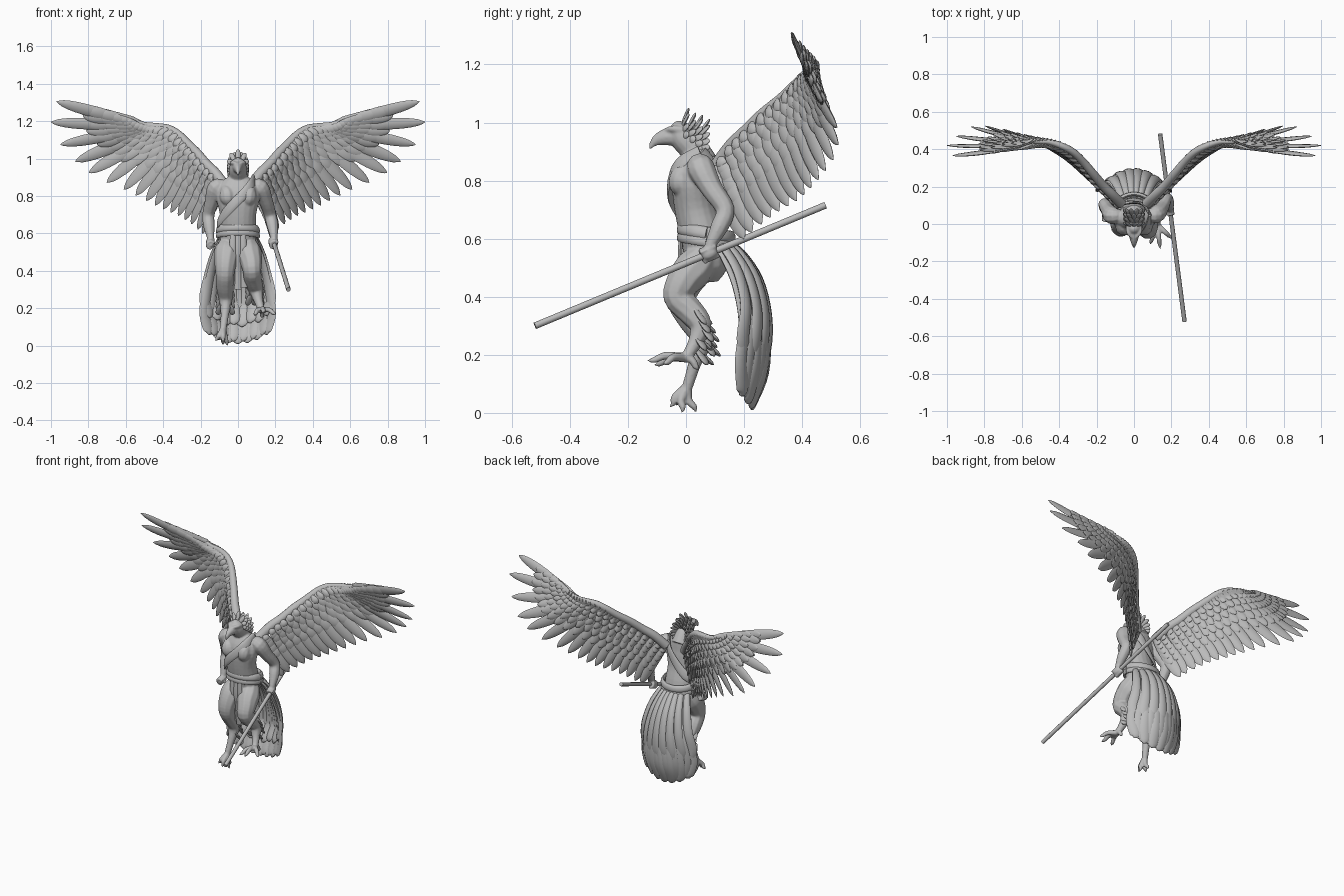
import bpy, bmesh, math
from mathutils import Vector

if "Cube" in bpy.data.objects:
    bpy.data.objects.remove(bpy.data.objects["Cube"])

stone = bpy.data.materials.new("stone grey")
stone.use_nodes = True
stone.diffuse_color = (0.5, 0.5, 0.5, 1)
stone.node_tree.nodes["Principled BSDF"].inputs["Base Color"].default_value = (0.5, 0.5, 0.5, 1)

X, Y, Z = Vector((1, 0, 0)), Vector((0, 1, 0)), Vector((0, 0, 1))


def along(pts, t):
    """Smooth spline through points of any dimension, t from 0 to 1."""
    f = min(max(t, 0), 1) * (len(pts) - 1)
    i = min(int(f), len(pts) - 2)
    f -= i
    a, b, c, d = (pts[min(max(i + k, 0), len(pts) - 1)] for k in (-1, 0, 1, 2))
    return [q + 0.5 * f * (r - p + f * (2*p - 5*q + 4*r - s + f * (3*(q - r) + s - p)))
            for p, q, r, s in zip(a, b, c, d)]


def tube(bm, pts, normal=Y, sub=4, n=10):
    """Loft ellipses along points (x, y, z, half width, half thickness)."""
    steps = (len(pts) - 1) * sub
    rows = [along(pts, i / steps) for i in range(steps + 1)]
    rings = []
    for i, row in enumerate(rows):
        p = Vector(row[:3])
        t = Vector(rows[min(i + 1, steps)][:3]) - Vector(rows[max(i - 1, 0)][:3])
        hint = normal(p) if callable(normal) else normal
        s = t.cross(hint).normalized()
        up = s.cross(t).normalized()
        a, b = max(row[3], 0.001), max(row[4], 0.001)
        rings.append([bm.verts.new(p + s * a * math.cos(k * math.tau / n) + up * b * math.sin(k * math.tau / n))
                      for k in range(n)])
    for r, q in zip(rings, rings[1:]):
        for k in range(n):
            bm.faces.new((r[k], r[(k + 1) % n], q[(k + 1) % n], q[k]))
    bm.faces.new(rings[0][::-1])
    bm.faces.new(rings[-1])


def limb(bm, pts, **kw):
    tube(bm, [(*p[:3], p[3], p[3]) for p in pts], **kw)


def feather(bm, base, tip, width, normal, thick=0.007, bend=0.0):
    base, tip = Vector(base), Vector(tip)
    shape = ((0, .45), (.2, .8), (.5, 1), (.75, .95), (.92, .6), (1, .06))
    pts = [(*(base.lerp(tip, t) + normal.normalized() * bend * math.sin(t * math.pi)),
            width * w, thick * min(1, w + 0.1)) for t, w in shape]
    tube(bm, pts, normal, sub=2, n=8)


def finish(bm, name, mirror=False, fuse=False):
    bmesh.ops.recalc_face_normals(bm, faces=bm.faces)
    me = bpy.data.meshes.new(name)
    bm.to_mesh(me)
    bm.free()
    me.materials.append(stone)
    ob = bpy.data.objects.new(name, me)
    bpy.context.collection.objects.link(ob)
    bpy.ops.object.select_all(action="DESELECT")
    ob.select_set(True)
    bpy.context.view_layer.objects.active = ob
    bpy.ops.object.shade_smooth_by_angle(angle=math.radians(50))
    if mirror:
        ob.modifiers.new("mirror", "MIRROR")
    if fuse:
        rm = ob.modifiers.new("fuse", "REMESH")
        rm.mode, rm.voxel_size, rm.use_smooth_shade = "VOXEL", 0.005, True
        sm = ob.modifiers.new("soften", "SMOOTH")
        sm.factor, sm.iterations = 0.5, 3


# Staff
low, high = Vector((0.27, -0.52, 0.30)), Vector((0.14, 0.48, 0.715))
axis = (high - low).normalized()
bm = bmesh.new()
limb(bm, [(*low, 0.012), (*high, 0.012)], n=12)
finish(bm, "staff")

# Body: torso, chest, neck and head fused with the limbs
bm = bmesh.new()
tube(bm, [(0, .08, .45, .03, .03), (0, .075, .5, .085, .07), (0, .06, .6, .098, .077), (0, .035, .7, .097, .074),
          (0, .025, .8, .118, .072), (0, .035, .87, .095, .055), (0, .04, .91, .04, .04)], n=20)
limb(bm, [(0, .05, .86, .06), (0, .025, .91, .05), (0, -.01, .95, .047), (0, -.025, .985, .035), (0, -.03, 1.005, .008)], n=16)
tube(bm, [(0, -.02, .955, .036, .04), (0, -.07, .95, .026, .03), (0, -.105, .936, .014, .018), (0, -.127, .908, .003, .004)], Z)
for s in (-1, 1):
    limb(bm, [(s*.05, -.01, .74, .01), (s*.055, -.018, .78, .04), (s*.06, -.012, .82, .04), (s*.08, .01, .85, .015)])
    limb(bm, [(s*.012, -.075, .975, .005), (s*.03, -.045, .978, .012), (s*.035, -.01, .975, .01)], normal=Z)


def fist(grip, ax, r):
    """Palm and four fingers curled round an axis."""
    e1 = ax.cross(Z).normalized()
    e2 = e1.cross(ax)
    limb(bm, [(*(grip + ax * d), w) for d, w in ((-.033, .006), (-.015, .021), (.015, .021), (.033, .006))], normal=Z)
    for k in range(4):
        c = grip + ax * (k - 1.5) * 0.015
        limb(bm, [(*(c + (e1 * math.cos(a) + e2 * math.sin(a)) * r), .009) for a in (.5, 1.6, 2.7, 3.8, 4.9)], normal=ax, n=8)


grip = low.lerp(high, 0.6)
limb(bm, [(.07, .05, .85, .03), (.115, .05, .845, .048), (.15, .09, .77, .038), (.172, .135, .70, .033),
          (.185, .115, .64, .031), (.192, .085, .58, .02), (*grip, .018)])
fist(grip, axis, .021)
limb(bm, [(-.07, .05, .85, .03), (-.115, .045, .845, .048), (-.14, .075, .77, .038), (-.158, .105, .70, .033),
          (-.155, .085, .64, .031), (-.147, .06, .58, .02), (-.145, .05, .55, .018)])
fist(Vector((-.145, .045, .545)), Vector((0, 1, .3)).normalized(), .02)

# Legs and clawed feet
limb(bm, [(.05, .07, .55, .05), (.058, .03, .5, .068), (.07, -.01, .45, .06), (.075, -.03, .4, .05), (.08, .01, .355, .048),
          (.095, .05, .3, .04), (.11, .03, .24, .025), (.125, 0, .19, .019)])
limb(bm, [(-.05, .07, .55, .05), (-.06, .03, .5, .068), (-.067, -.005, .44, .06), (-.07, -.015, .38, .05), (-.07, .02, .32, .048),
          (-.066, .055, .25, .037), (-.07, .03, .17, .023), (-.08, .005, .09, .019)])


def foot(ankle, tips, lift):
    ankle = Vector(ankle)
    for tip in map(Vector, tips):
        knuckle = ankle.lerp(tip, 0.5) + Vector(lift)
        limb(bm, [(*ankle, .017), (*knuckle, .014), (*ankle.lerp(tip, .8), .011), (*tip, .002)],
             normal=Vector((.3, .2, 1)) if lift[2] else Y, n=8)


foot((.125, -.005, .19), ((.14, -.135, .18), (.205, -.08, .17), (.085, -.11, .165), (.13, .045, .15)), (0, 0, .012))
foot((-.08, .005, .09), ((-.12, -.035, .025), (-.08, -.055, .02), (-.055, -.015, .0), (-.08, .035, .002)), (0, -.012, 0))
finish(bm, "body", fuse=True)

# Feather tufts behind the shanks
bm = bmesh.new()
for x, y, z in ((.09, .03, .36), (-.068, .035, .31)):
    for row in range(4):
        for k in (-1, 0, 1):
            b = Vector((x + k * .026, y + .012 * (row % 3), z - row * .03))
            feather(bm, b, b + Vector((k * .012, .06 - abs(k) * .02, -.055)), .02, Vector((k * .6, 1, .6)), .008)
finish(bm, "shank_feathers")

# Crest and neck ruff
bm = bmesh.new()
for row in range(4):
    n = 9 + row
    for k in range(n):
        a = math.pi * (-.2 + 1.4 * k / (n - 1))
        d = Vector((math.cos(a), 0, math.sin(a)))
        b = Vector((0, -.015 + .018 * row, .958 - .012 * row)) + d * .03
        reach = .027 + .03 * max(0, math.sin(a)) ** 2
        feather(bm, b, b + d * reach + Vector((0, .025 + .006 * row, .005)), .013, Y + d * .4, .006)
finish(bm, "crest_feathers")


# Sash and belt wrapped round the torso
def outward(p):
    return Vector((p.x, (p.y - .045) * 1.5, .02))


bm = bmesh.new()
tube(bm, [(*p, .026, .008) for p in ((.085, .05, .895), (.07, -.02, .86), (.03, -.052, .81), (-.025, -.055, .755),
     (-.075, -.025, .7), (-.105, .03, .655), (-.085, .095, .67), (-.02, .115, .74), (.05, .105, .83), (.085, .05, .895))], outward)
finish(bm, "sash")
bm = bmesh.new()
for z, w in ((.62, .022), (.592, .02)):
    ring = [k * math.tau / 16 for k in range(17)]
    tube(bm, [(.106 * math.cos(a), .07 + .09 * math.sin(a), z - .015 * math.sin(a), w, .011) for a in ring], outward)
finish(bm, "belt")

# Hanging loincloth strips
bm = bmesh.new()
for x, end in ((-.026, .32), (0, .30), (.026, .31)):
    tube(bm, [(x, -.018, .6, .017, .008), (x * 1.1, -.02, .5, .018, .008), (x * 1.2, 0, .4, .018, .008), (x * 1.3, .01, end, .018, .006)])
finish(bm, "loincloth")

# Tail: overlapping long feathers curved round the back
bm = bmesh.new()
levels = ((.59, .135, .085, .04), (.53, .19, .11, .06), (.42, .25, .145, .075), (.28, .28, .175, .08),
          (.14, .275, .195, .085), (.01, .235, .17, .04))
for layer, count in ((0, 13), (1, 8)):
    for i in range(count):
        u = -1 + 2 * i / (count - 1)
        pts = []
        for k, (z, y, w, depth) in enumerate(levels):
            z += (.09 * layer + .05 * u * u + .012 * (i % 2)) * k / 5
            pts.append((w * u * .92, y - depth * u * u + .006 * layer, z, .014 + .0045 * k, .011))
        x, y, z, *_ = pts[-1]
        pts[-1] = (x, y, z + .025, .031, .01)
        pts.append((x, y - .008, z, .006, .004))
        tube(bm, pts, Vector((u * .75 + .15, 1, 0)), n=8)
finish(bm, "tail")

# Wings: arm, flight feathers and covert rows on both faces
shoulder_line = ((.07, .11, .85), (.12, .16, .92), (.17, .21, .97), (.22, .27, 1.03), (.27, .33, 1.08), (.32, .38, 1.13),
                 (.37, .41, 1.16), (.42, .43, 1.17), (.46, .44, 1.175), (.5, .44, 1.18), (.54, .44, 1.195))
tip_line = ((.19, .2, .6), (.25, .26, .65), (.32, .32, .695), (.40, .38, .73), (.49, .43, .775), (.61, .48, .835),
            (.76, .52, .9), (.87, .52, .985), (.95, .47, 1.075), (1, .42, 1.195), (.97, .365, 1.305))


def wing_frame(u):
    base, tip = Vector(along(shoulder_line, u)), Vector(along(tip_line, u))
    span = Vector(along(tip_line, u + .04)) - Vector(along(tip_line, u - .04))
    span.normalize()
    return base, tip, (tip - base).cross(span).normalized(), span


bm = bmesh.new()
tube(bm, [(*p, .03 - .0016 * i, .028 - .0016 * i) for i, p in enumerate(shoulder_line)])
finish(bm, "wing_arms", mirror=True)

bm = bmesh.new()
for f in [i / 2 for i in range(10)] + [5, 5.6, 6.3, 7, 8, 9, 10]:
    base, tip, nrm, span = wing_frame(f / 10)
    feather(bm, base, tip, .034 if f < 8 else .031, nrm + span * .2, .009, .012)
finish(bm, "flight_feathers", mirror=True)

bm = bmesh.new()
for row, frac in enumerate((.66, .52, .39, .27, .16)):
    for face in (-1, 1):
        count = 21 + row % 2
        for i in range(count):
            base, tip, nrm, span = wing_frame(i / (count - 1))
            shift = nrm * face * (.006 + .003 * row)
            start = base.lerp(tip, max(0, frac - .4))
            feather(bm, start + shift, base.lerp(tip, frac) + shift, .028 - .002 * row, nrm + span * .25, .007, .012)
finish(bm, "covert_feathers", mirror=True)
